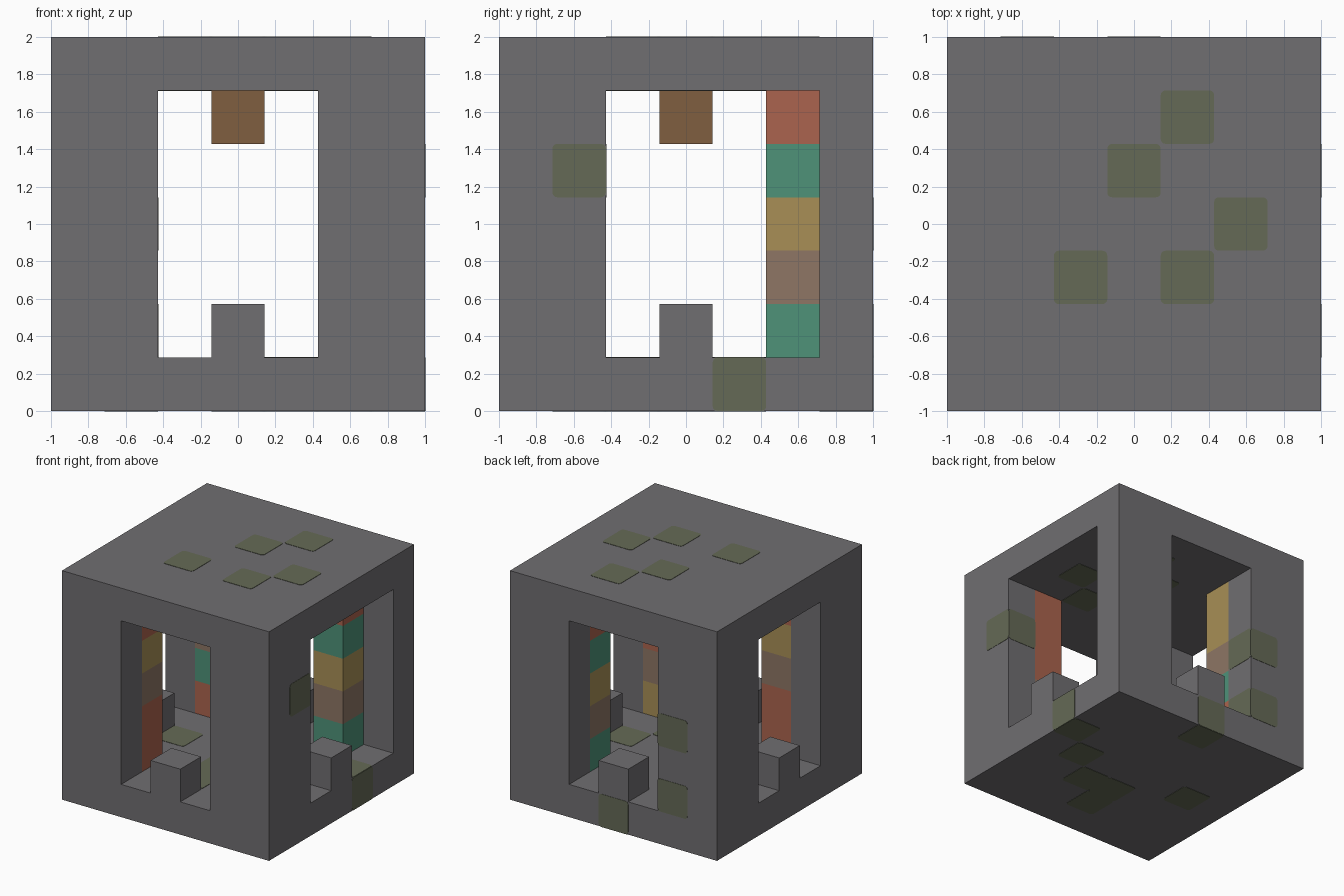
import bpy
import bmesh
from itertools import product
from mathutils import Vector

if "Cube" in bpy.data.objects:
    bpy.data.objects.remove(bpy.data.objects["Cube"], do_unlink=True)

N = 7                # blocks along each side
S = 2 / N            # block size
LAST = N - 1
AXES = [Vector(a) for a in ((1, 0, 0), (0, 1, 0), (0, 0, 1))]
DIRECTIONS = [a * s for a in AXES for s in (1, -1)]


def material(name, rgb):
    def linear(c):
        c /= 255
        return c / 12.92 if c <= 0.04045 else ((c + 0.055) / 1.055) ** 2.4
    mat = bpy.data.materials.new(name)
    color = [linear(c) for c in rgb] + [1]
    mat.diffuse_color = color
    mat.use_nodes = True
    bsdf = next(n for n in mat.node_tree.nodes if n.type == "BSDF_PRINCIPLED")
    bsdf.inputs["Base Color"].default_value = color
    bsdf.inputs["Roughness"].default_value = 0.9
    return mat


STONE = material("grey stone", (112, 110, 113))
MOSS = material("olive moss", (101, 106, 86))
WOOD = material("brown wood", (128, 94, 64))
RED = material("brick red", (171, 100, 78))
TEAL = material("teal", (78, 146, 121))
YELLOW = material("ochre yellow", (168, 143, 86))
TAN = material("dusty tan", (142, 118, 101))


def center(cell):
    return Vector((cell[0] + 0.5 - N / 2, cell[1] + 0.5 - N / 2, cell[2] + 0.5)) * S


def finish(bm, name, mats):
    mesh = bpy.data.meshes.new(name)
    bm.to_mesh(mesh)
    bm.free()
    for mat in mats:
        mesh.materials.append(mat)
    obj = bpy.data.objects.new(name, mesh)
    bpy.context.collection.objects.link(obj)
    return obj


def exposed(cell, filled):
    """Directions in which a block has no neighbour."""
    for d in DIRECTIONS:
        if tuple(int(c + v) for c, v in zip(cell, d)) not in filled:
            yield d


def blocks(name, cells, filled):
    """Join blocks into one skin; cells maps each block to its material."""
    bm = bmesh.new()
    mats = list(dict.fromkeys(cells.values()))
    for cell, mat in cells.items():
        for d in exposed(cell, filled):
            u = Vector((d.y, d.z, d.x))
            v = d.cross(u)
            mid = center(cell) + d * S / 2
            corners = (-u - v, u - v, u + v, v - u)
            face = bm.faces.new([bm.verts.new(mid + c * S / 2) for c in corners])
            face.material_index = mats.index(mat)
    bmesh.ops.remove_doubles(bm, verts=bm.verts, dist=0.001)
    bmesh.ops.dissolve_limit(bm, angle_limit=0.01, verts=bm.verts, edges=bm.edges,
                             delimit={"MATERIAL"})
    return finish(bm, name, mats)


# Hollow stone shell with a doorway in each wall
shell = {c for c in product(range(N), repeat=3) if 0 in c or LAST in c}
for i, z in product((2, 3, 4), range(1, LAST)):
    shell -= {(i, 0, z), (i, LAST, z), (0, i, z), (LAST, i, z)}
shell -= {(LAST, 5, z) for z in range(1, LAST)}   # wider doorway on the +x wall

# One step block in the middle of each doorway
shell |= {(3, 0, 1), (3, LAST, 1), (0, 3, 1), (LAST, 3, 1)}

# Corner pillars, colours from the floor up
pillars = {
    "front_right_pillar": (1, 1, (RED, RED, TAN, YELLOW, RED)),
    "front_left_pillar": (5, 1, (YELLOW, TAN, RED, RED, RED)),
    "back_right_pillar": (1, 5, (RED, TEAL, TAN, YELLOW, YELLOW)),
    "back_left_pillar": (5, 5, (TEAL, TAN, YELLOW, TEAL, RED)),
}
parts = {"stone_shell": dict.fromkeys(shell, STONE)}
for name, (x, y, colors) in pillars.items():
    parts[name] = {(x, y, z + 1): mat for z, mat in enumerate(colors)}

# Wooden block hanging from the ceiling
parts["hanging_block"] = {(3, 3, 5): WOOD}

filled = set().union(*parts.values())
for name, cells in parts.items():
    blocks(name, cells, filled)

# Moss: thin rounded plates on every open side of the mossy blocks
roof_moss = [(x, y, LAST) for x, y in ((4, 5), (3, 4), (5, 3), (2, 2), (4, 2))]
floor_moss = [(x, y, 0) for x, y in
              ((3, 1), (3, 2), (4, 2), (5, 3), (1, 3), (6, 4), (3, 6))]
wall_moss = [(1, LAST, 1), (1, LAST, 3), (LAST, 1, 4)]

moss = bmesh.new()
for cell in roof_moss + floor_moss + wall_moss:
    for d in exposed(cell, filled):
        plate = bmesh.new()
        bmesh.ops.create_cube(plate, size=S)
        sides = [e for e in plate.edges
                 if abs((e.verts[0].co - e.verts[1].co).dot(d)) > S / 2]
        bmesh.ops.bevel(plate, geom=sides, offset=0.025, segments=3,
                        profile=0.5, affect="EDGES")
        for v in plate.verts:
            v.co -= d * v.co.dot(d) * 0.98       # flatten along the normal
            v.co += center(cell) + d * S / 2
        mesh = bpy.data.meshes.new("plate")
        plate.to_mesh(mesh)
        plate.free()
        moss.from_mesh(mesh)
        bpy.data.meshes.remove(mesh)
finish(moss, "moss_patches", [MOSS])
